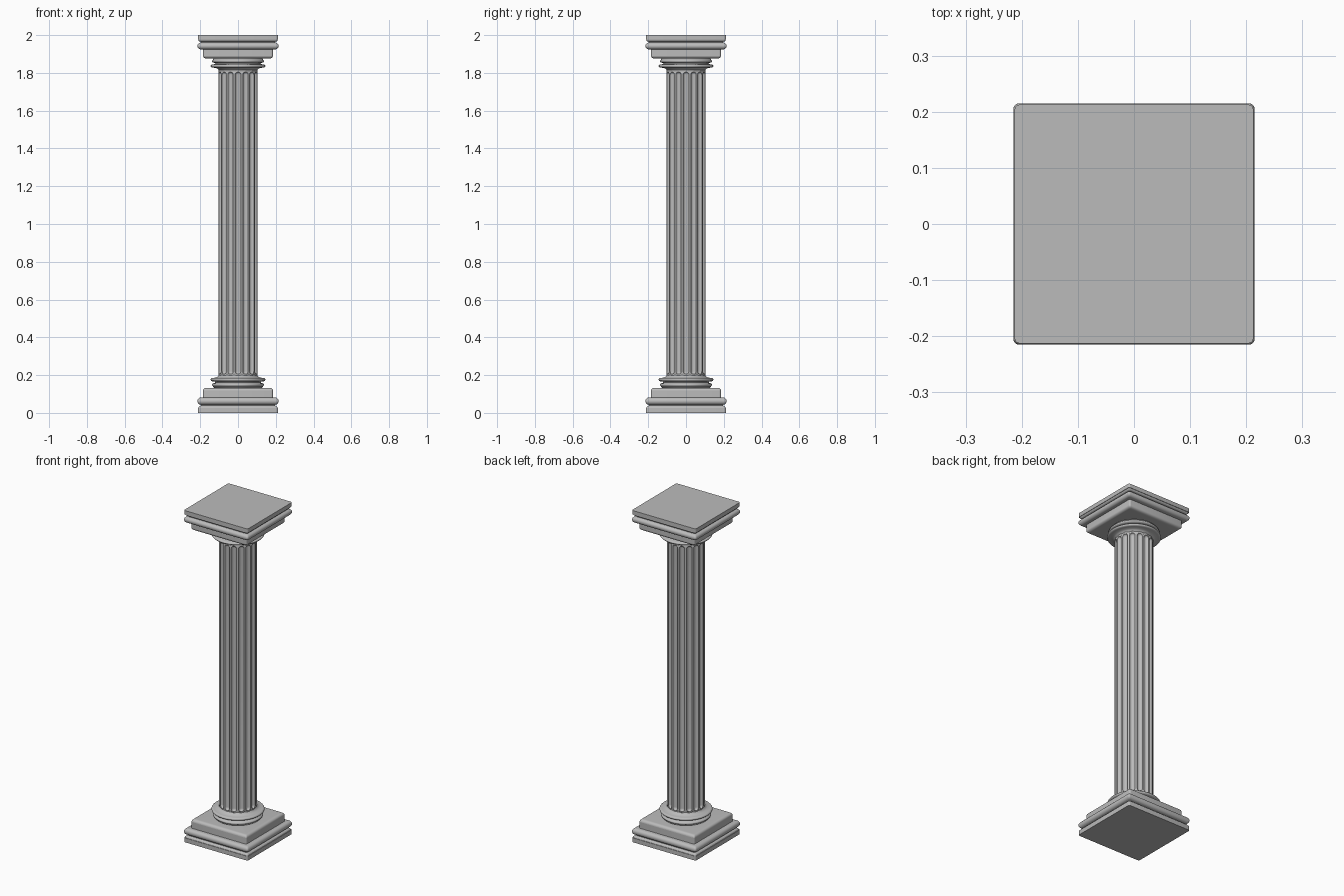
import bpy, bmesh, math

if "Cube" in bpy.data.objects:
    bpy.data.objects.remove(bpy.data.objects["Cube"])

stone = bpy.data.materials.new("grey stone")
stone.diffuse_color = (0.5, 0.5, 0.5, 1)
stone.use_nodes = True
stone.node_tree.nodes["Principled BSDF"].inputs["Base Color"].default_value = stone.diffuse_color


def loft(name, rings, angle=35):
    """Skin a stack of equal-length closed rings and cap both ends."""
    bm = bmesh.new()
    rows = [[bm.verts.new(p) for p in ring] for ring in rings]
    n = len(rows[0])
    for a, b in zip(rows, rows[1:]):
        for i in range(n):
            j = (i + 1) % n
            bm.faces.new((a[i], a[j], b[j], b[i]))
    bm.faces.new(rows[0])
    bm.faces.new(rows[-1])
    bmesh.ops.recalc_face_normals(bm, faces=bm.faces)
    me = bpy.data.meshes.new(name)
    bm.to_mesh(me)
    bm.free()
    me.materials.append(stone)
    ob = bpy.data.objects.new(name, me)
    bpy.context.collection.objects.link(ob)
    bpy.ops.object.select_all(action='DESELECT')
    ob.select_set(True)
    bpy.context.view_layer.objects.active = ob
    bpy.ops.object.shade_smooth_by_angle(angle=math.radians(angle))
    return ob


def square(h, z, r=0.01, n=4):
    """Rounded square ring of half width h."""
    pts = []
    for q in range(4):
        cx = (h - r) * (1 if q in (0, 3) else -1)
        cy = (h - r) * (1 if q in (0, 1) else -1)
        for k in range(n + 1):
            a = math.pi / 2 * (q + k / n)
            pts.append((cx + r * math.cos(a), cy + r * math.sin(a), z))
    return pts


def circle(r, z, n=64):
    return [(r * math.cos(2 * math.pi * i / n), r * math.sin(2 * math.pi * i / n), z) for i in range(n)]


def arc(c, z, rr, rz, a0, a1, n=8):
    """Elliptical moulding in (width, height), angles in degrees."""
    return [(c + rr * math.cos(math.radians(a0 + (a1 - a0) * i / n)),
             z + rz * math.sin(math.radians(a0 + (a1 - a0) * i / n))) for i in range(n + 1)]


# Moulding profiles, heights measured from the outer end of the column
plinth = ([(0.213, 0), (0.213, 0.026)] + arc(0.197, 0.026, 0.013, 0.012, 0, 90, 4)
          + [(0.197, 0.042)] + arc(0.198, 0.062, 0.017, 0.019, -90, 90, 10))
block = [(0.185, 0.075), (0.185, 0.118)] + arc(0.168, 0.118, 0.017, 0.015, 0, 90, 6)
rings = ([(0.125, 0.13), (0.132, 0.138)] + arc(0.126, 0.148, 0.012, 0.009, -70, 70, 6)
         + [(0.120, 0.160), (0.122, 0.165)] + arc(0.133, 0.176, 0.012, 0.009, -90, 90, 8)
         + [(0.115, 0.187), (0.108, 0.192), (0.102, 0.200)])

for end in ("base", "capital"):
    top = end == "capital"
    # the capital is the base flipped and slightly flatter
    fz = (lambda z: 2 - z * 0.93) if top else (lambda z: z)
    loft(end + "_plinth", [square(w, fz(z)) for w, z in plinth])
    loft(end + "_block", [square(w, fz(z)) for w, z in block])
    loft(end + "_rings", [circle(w, fz(z)) for w, z in rings])

# Fluted shaft: round-ended grooves cut into a cylinder
R, N, S = 0.104, 16, 8
PITCH = 2 * math.pi / N
W = PITCH * 0.37           # half angle of a flute
Z0, Z1 = 0.205, 1.805      # flute ends
RW = W * R                 # radius of the flute's round end


def shaft_ring(z, w):
    pts = []
    for f in range(N):
        for k in range(S + 1):
            t = -1 + 2 * k / S
            a = f * PITCH + t * w
            r = R - 0.013 * (w / W) * math.sqrt(max(0, 1 - t * t))
            pts.append((r * math.cos(a), r * math.sin(a), z))
    return pts


steps = [math.radians(v) for v in (3, 15, 30, 45, 60, 75, 90)]
low = [(Z0 + RW * (1 - math.cos(a)), W * math.sin(a)) for a in steps]
high = [(Z0 + Z1 - z, w) for z, w in reversed(low)]
tiny = W * 0.05
loft("fluted_shaft", [shaft_ring(z, w) for z, w in
                      [(0.17, tiny)] + low + high + [(1.84, tiny)]], 40)
